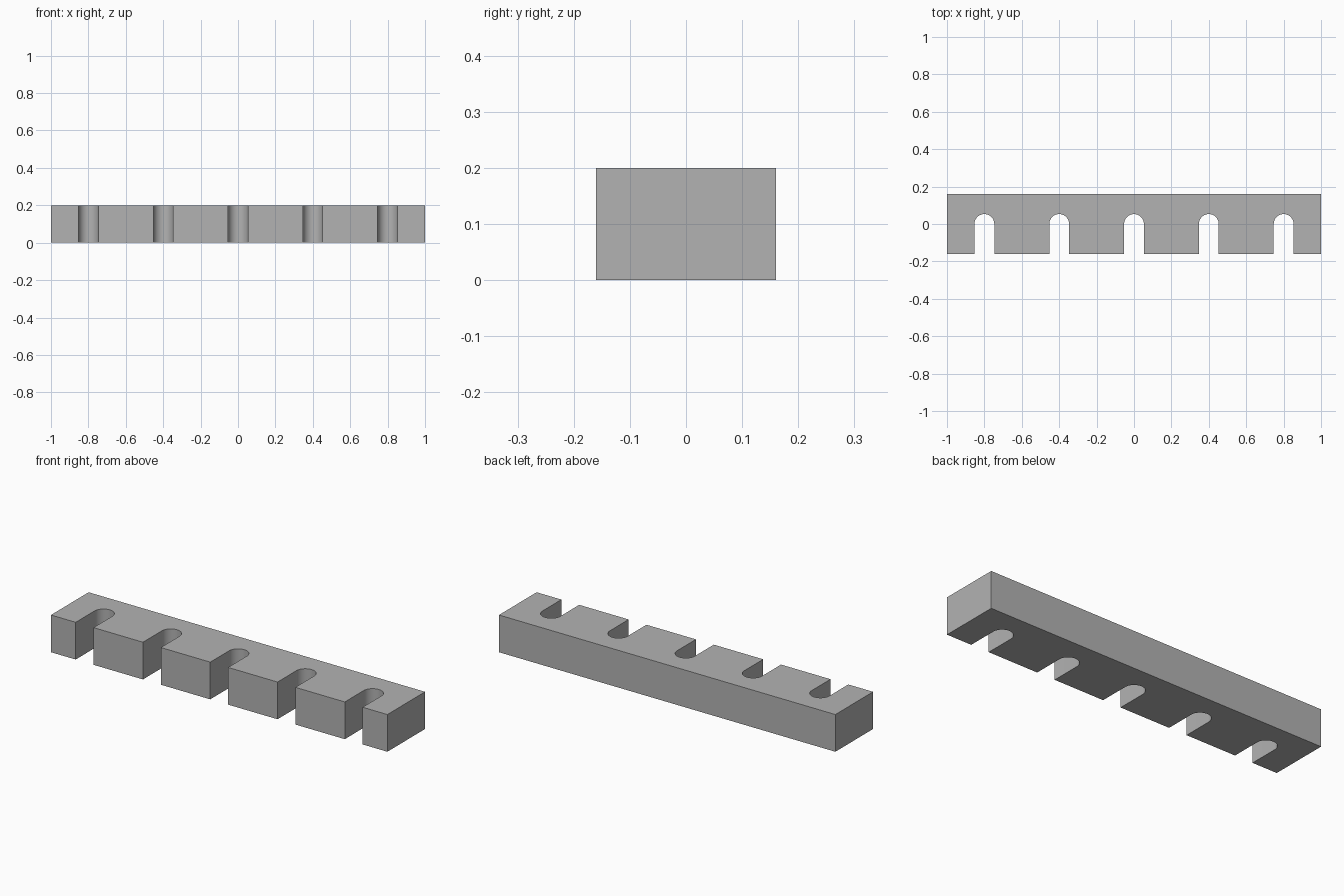
import bpy
import bmesh
from math import pi, cos, sin, radians

cube = bpy.data.objects.get("Cube")
if cube:
    bpy.data.objects.remove(cube, do_unlink=True)

HALF_LENGTH, HALF_DEPTH, HEIGHT = 1.0, 0.16, 0.2
SLOT_RADIUS, SLOT_SPACING, SLOT_COUNT = 0.053, 0.4, 5
ARC_STEPS = 24

# Plain grey material
grey = bpy.data.materials.new("grey")
grey.use_nodes = True
colour = (0.45, 0.45, 0.45, 1)
grey.diffuse_color = colour
grey.node_tree.nodes["Principled BSDF"].inputs["Base Color"].default_value = colour


def slot_outline(x):
    """Round-ended slot, open at the front edge, from left to right."""
    arc = [(x - SLOT_RADIUS * cos(pi * i / ARC_STEPS),
            SLOT_RADIUS * sin(pi * i / ARC_STEPS)) for i in range(ARC_STEPS + 1)]
    return [(x - SLOT_RADIUS, -HALF_DEPTH), *arc, (x + SLOT_RADIUS, -HALF_DEPTH)]


# Bar outline with the slots along its front edge
outline = [(-HALF_LENGTH, HALF_DEPTH), (-HALF_LENGTH, -HALF_DEPTH)]
for i in range(SLOT_COUNT):
    outline += slot_outline((i - (SLOT_COUNT - 1) / 2) * SLOT_SPACING)
outline += [(HALF_LENGTH, -HALF_DEPTH), (HALF_LENGTH, HALF_DEPTH)]

# Extrude the outline to full height
bm = bmesh.new()
base = bm.faces.new([bm.verts.new((x, y, 0)) for x, y in outline])
top = bmesh.ops.extrude_face_region(bm, geom=[base], use_keep_orig=True)["geom"]
bmesh.ops.translate(bm, vec=(0, 0, HEIGHT),
                    verts=[v for v in top if isinstance(v, bmesh.types.BMVert)])
bmesh.ops.recalc_face_normals(bm, faces=bm.faces)
mesh = bpy.data.meshes.new("slotted_bar")
bm.to_mesh(mesh)
bm.free()
mesh.materials.append(grey)

bar = bpy.data.objects.new("slotted_bar", mesh)
bpy.context.collection.objects.link(bar)

# Smooth slot ends, sharp edges elsewhere
bpy.ops.object.select_all(action='DESELECT')
bar.select_set(True)
bpy.context.view_layer.objects.active = bar
bpy.ops.object.shade_smooth_by_angle(angle=radians(30))
